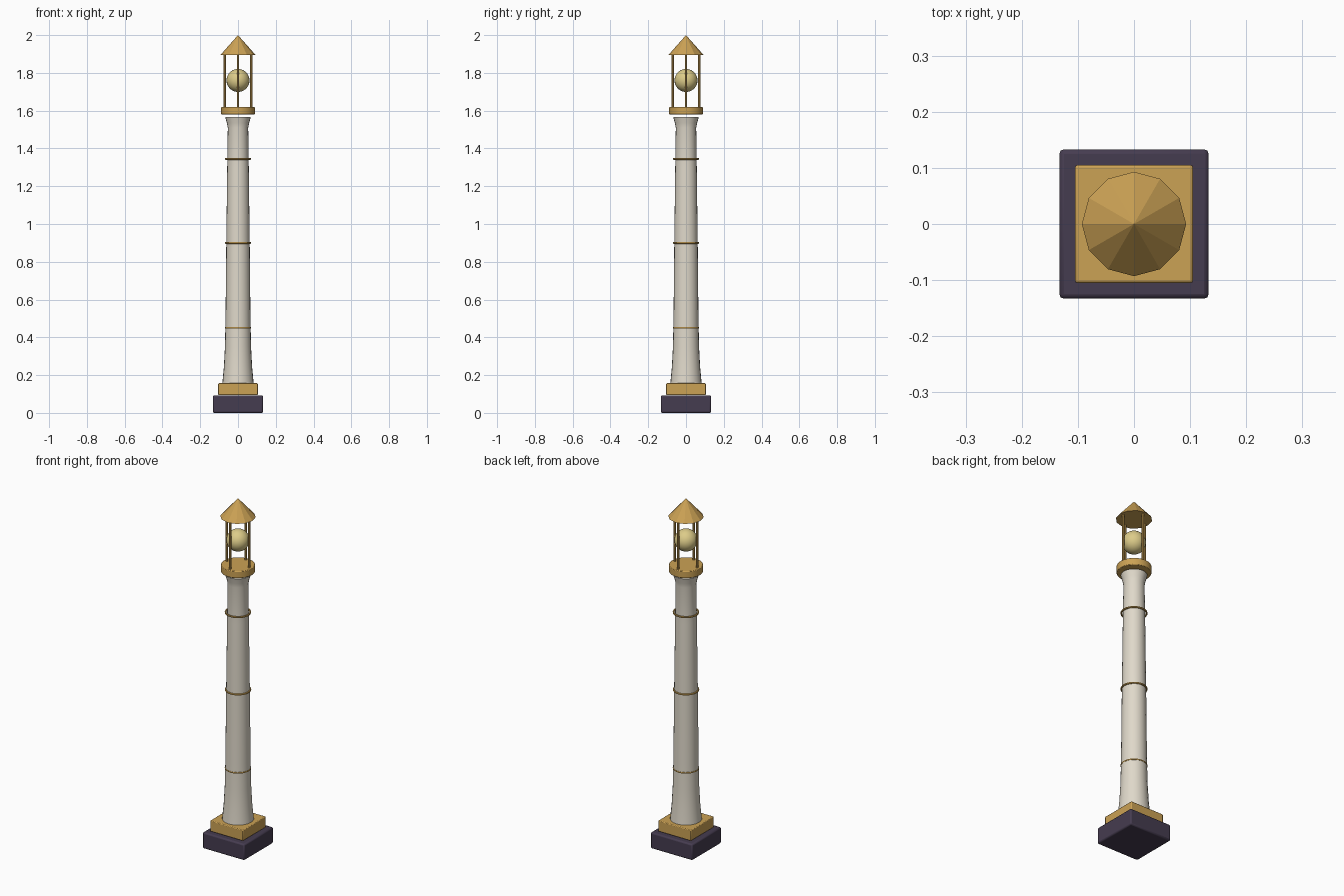
import bpy, bmesh, math
from mathutils import Matrix

cube = bpy.data.objects.get("Cube")
if cube:
    bpy.data.objects.remove(cube, do_unlink=True)


def material(name, rgb):
    m = bpy.data.materials.new(name)
    m.use_nodes = True
    m.diffuse_color = (*rgb, 1)
    m.node_tree.nodes["Principled BSDF"].inputs["Base Color"].default_value = (*rgb, 1)
    return m


GOLD = material("warm_gold", (0.60, 0.36, 0.09))
STONE = material("pale_stone", (0.74, 0.69, 0.59))
PLUM = material("dark_plum", (0.06, 0.045, 0.08))
GLOW = material("pale_yellow", (0.72, 0.60, 0.25))


def finish(name, mat, smooth=True):
    ob = bpy.context.object
    ob.name = ob.data.name = name
    ob.data.materials.append(mat)
    if smooth:
        bpy.ops.object.shade_smooth_by_angle(angle=math.radians(35))
    return ob


def bevel(ob, width, segments=2):
    mod = ob.modifiers.new("soft_edges", "BEVEL")
    mod.width = width
    mod.segments = segments


def block(name, mat, half, z0, z1, edge):
    bpy.ops.mesh.primitive_cube_add(size=1, location=(0, 0, (z0 + z1) / 2))
    bpy.context.object.scale = (2 * half, 2 * half, z1 - z0)
    bpy.ops.object.transform_apply(location=False, rotation=False, scale=True)
    bevel(finish(name, mat), edge)


def cylinder(name, mat, r, z0, z1, sides, x=0, y=0):
    bpy.ops.mesh.primitive_cylinder_add(vertices=sides, radius=r, depth=z1 - z0,
                                        location=(x, y, (z0 + z1) / 2))
    return finish(name, mat)


def lathe(name, mat, profile, sides):
    # Capped solid of revolution from (radius, height) pairs
    bm = bmesh.new()
    rings = [bmesh.ops.create_circle(bm, segments=sides, radius=r,
                                     matrix=Matrix.Translation((0, 0, z)))["verts"]
             for r, z in profile]
    for a, b in zip(rings, rings[1:]):
        for i in range(sides):
            j = (i + 1) % sides
            bm.faces.new((a[i], a[j], b[j], b[i]))
    bm.faces.new(rings[0])
    bm.faces.new(rings[-1])
    bmesh.ops.recalc_face_normals(bm, faces=bm.faces)
    mesh = bpy.data.meshes.new(name)
    bm.to_mesh(mesh)
    bm.free()
    ob = bpy.data.objects.new(name, mesh)
    bpy.context.collection.objects.link(ob)
    bpy.ops.object.select_all(action="DESELECT")
    ob.select_set(True)
    bpy.context.view_layer.objects.active = ob
    return finish(name, mat)


# Stepped square foot
block("base_plinth", PLUM, 0.133, 0, 0.093, 0.008)
block("base_trim", GOLD, 0.105, 0.095, 0.157, 0.004)

# Tapered shaft, flared at both ends
lathe("shaft", STONE, [(0.083, 0.157), (0.075, 0.24), (0.069, 0.35), (0.066, 0.5),
                       (0.062, 0.9), (0.057, 1.3), (0.054, 1.51), (0.059, 1.535),
                       (0.068, 1.567)], 24)

# Thin bands around the shaft
for i, z in enumerate((0.45, 0.9, 1.345)):
    bpy.ops.mesh.primitive_torus_add(major_radius=0.0645, minor_radius=0.005,
                                     major_segments=24, minor_segments=8, location=(0, 0, z))
    finish(f"shaft_band_{i + 1}", GOLD)

# Lantern: floor, posts, orb and roof
bevel(cylinder("lantern_floor", GOLD, 0.089, 1.58, 1.62, 24), 0.003)
for i in range(4):
    a = i * math.pi / 2
    cylinder(f"lantern_post_{i + 1}", GOLD, 0.0065, 1.615, 1.9, 8,
             0.071 * math.cos(a), 0.071 * math.sin(a))

bpy.ops.mesh.primitive_uv_sphere_add(segments=24, ring_count=16, radius=0.061,
                                     location=(0, 0, 1.76))
finish("lantern_orb", GLOW)

bpy.ops.mesh.primitive_cone_add(vertices=12, radius1=0.093, depth=0.105,
                                location=(0, 0, 1.9475))
finish("lantern_roof", GOLD, smooth=False)
